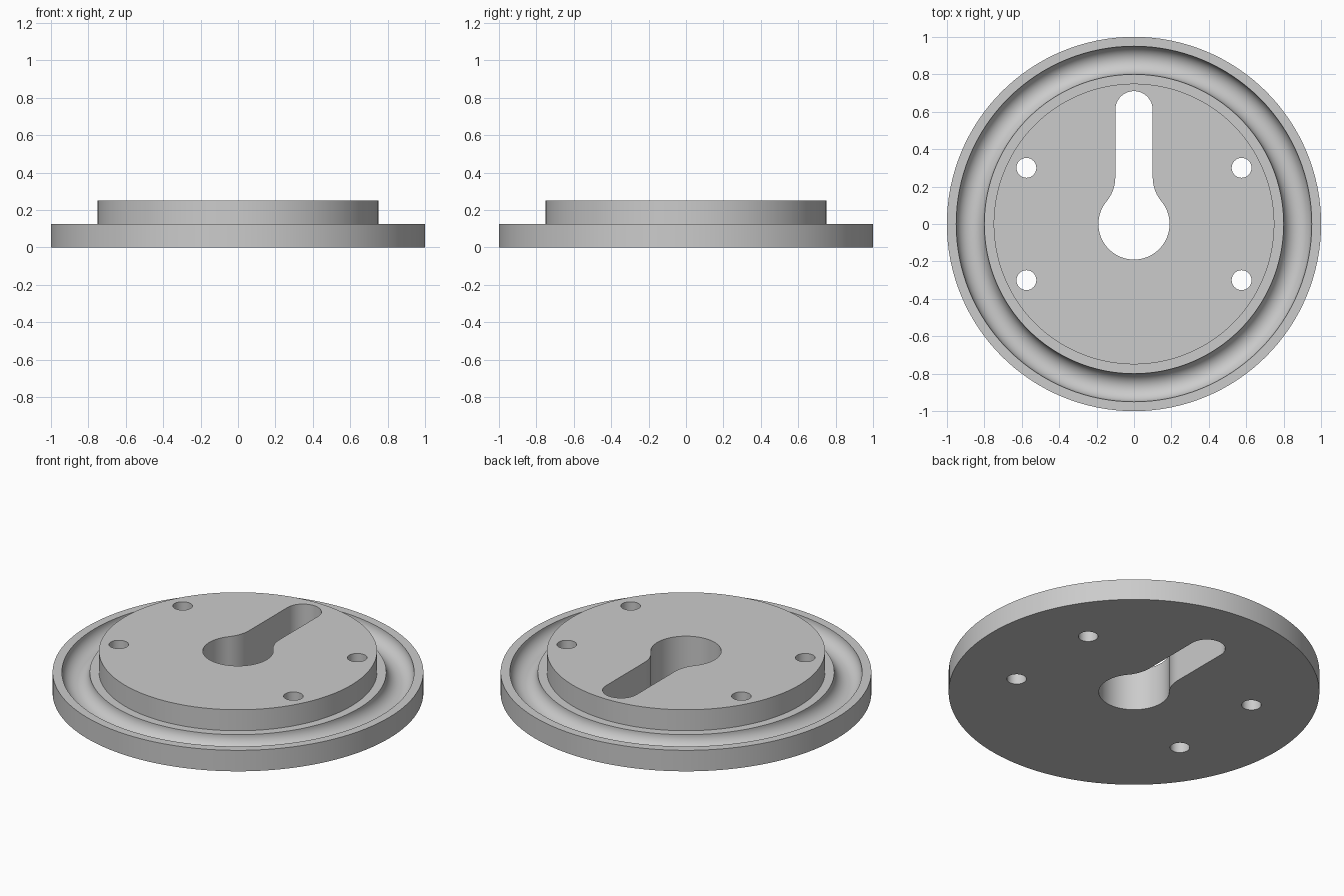
import bpy, bmesh, math
from math import sin, cos, pi

if "Cube" in bpy.data.objects:
    bpy.data.objects.remove(bpy.data.objects["Cube"])

SIDES = 128
grey = bpy.data.materials.new("light grey")
grey.diffuse_color = (0.6, 0.6, 0.6, 1)
grey.use_nodes = True
grey.node_tree.nodes["Principled BSDF"].inputs["Base Color"].default_value = grey.diffuse_color


def finish(bm, name):
    bmesh.ops.recalc_face_normals(bm, faces=bm.faces)
    mesh = bpy.data.meshes.new(name)
    bm.to_mesh(mesh)
    bm.free()
    mesh.materials.append(grey)
    obj = bpy.data.objects.new(name, mesh)
    bpy.context.collection.objects.link(obj)
    return obj


def lathe(name, profile):
    """Revolve (radius, z) points around z and cap both ends."""
    bm = bmesh.new()
    rings = [[bm.verts.new((r * cos(2 * pi * i / SIDES), r * sin(2 * pi * i / SIDES), z))
              for i in range(SIDES)] for r, z in profile]
    for a, b in zip(rings, rings[1:]):
        for i in range(SIDES):
            j = (i + 1) % SIDES
            bm.faces.new((a[i], a[j], b[j], b[i]))
    bm.faces.new(rings[0])
    bm.faces.new(rings[-1])
    return finish(bm, name)


def prism(name, outline):
    """Extrude a flat outline through the full height."""
    bm = bmesh.new()
    face = bm.faces.new([bm.verts.new((x, y, -0.2)) for x, y in outline])
    ext = bmesh.ops.extrude_face_region(bm, geom=[face])
    top = [v for v in ext["geom"] if isinstance(v, bmesh.types.BMVert)]
    bmesh.ops.translate(bm, verts=top, vec=(0, 0, 0.7))
    return finish(bm, name)


def arc(cx, cy, r, a0, a1, n):
    return [(cx + r * cos(a0 + (a1 - a0) * i / n), cy + r * sin(a0 + (a1 - a0) * i / n))
            for i in range(n + 1)]


# Stepped disc with a half-round groove around the rim
groove = arc(0.875, 0.125, 0.075, 0, -pi, 24)
plate = lathe("mounting_plate", [(1, 0), (1, 0.125)] + groove + [(0.75, 0.125), (0.75, 0.25)])

# Keyhole: round hole, fillets into a straight slot, rounded slot end
R, W, F, END = 0.19, 0.1, 0.2, 0.61
fy = math.sqrt((R + F) ** 2 - (W + F) ** 2)
ang = math.atan2(fy, W + F)
right = arc(0, 0, R, -pi / 2, ang, 32)
right += arc(W + F, fy, F, pi + ang, pi, 12)[1:]
right += arc(0, END, W, 0, pi / 2, 16)
left = [(-x, y) for x, y in reversed(right[1:-1])]
cutters = [prism("keyhole_cutter", right + left)]

# Four screw holes
for sx in (-1, 1):
    for sy in (-1, 1):
        cutters.append(prism("screw_hole_cutter",
                             arc(sx * 0.575, sy * 0.30, 0.053, 0, 2 * pi, 48)[:-1]))

bpy.context.view_layer.objects.active = plate
plate.select_set(True)
for cutter in cutters:
    mod = plate.modifiers.new("cut", "BOOLEAN")
    mod.operation = "DIFFERENCE"
    mod.solver = "EXACT"
    mod.object = cutter
    bpy.ops.object.modifier_apply(modifier=mod.name)
    bpy.data.objects.remove(cutter)

bpy.ops.object.shade_smooth_by_angle(angle=math.radians(30))
